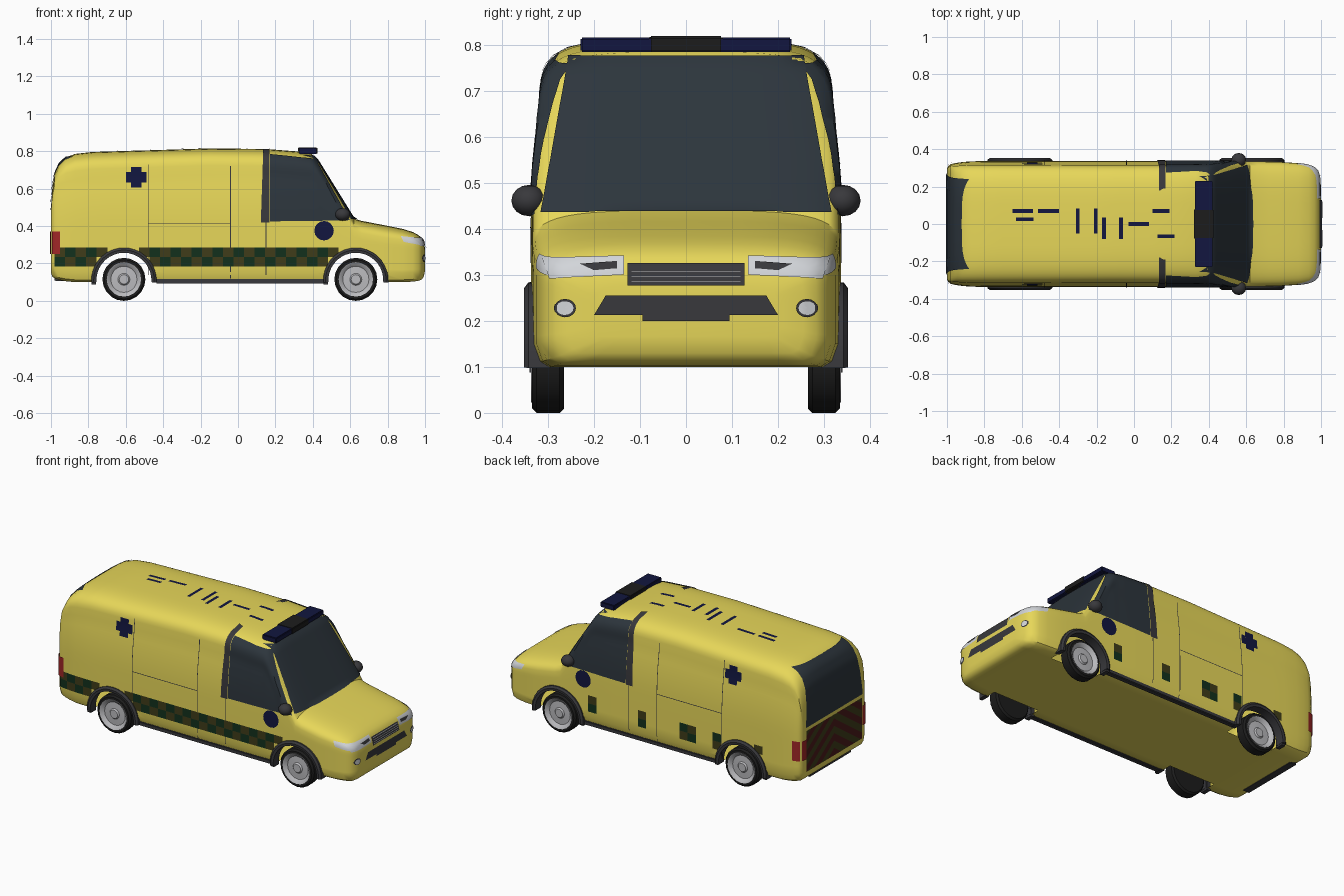
import bpy, bmesh, math
from mathutils import Vector
from mathutils.bvhtree import BVHTree

if "Cube" in bpy.data.objects:
    bpy.data.objects.remove(bpy.data.objects["Cube"])


def mat(name, r, g, b):
    m = bpy.data.materials.new(name)
    m.diffuse_color = (r, g, b, 1)
    m.use_nodes = True
    m.node_tree.nodes["Principled BSDF"].inputs["Base Color"].default_value = m.diffuse_color
    return m


YELLOW = mat("yellow", .80, .68, .10)
GLASS = mat("glass", .026, .036, .046)
TRIM = mat("trim", .04, .04, .045)
TYRE = mat("tyre", .012, .012, .012)
METAL = mat("metal", .5, .5, .52)
LAMP = mat("lamp", .65, .67, .7)
NAVY = mat("navy", .006, .008, .05)
GREEN = mat("green", .006, .03, .012)
OLIVE = mat("olive", .05, .045, .01)
MAROON = mat("maroon", .07, .01, .01)
RED = mat("red", .35, .02, .02)


def finish(name, bm, m, recalc=True, angle=35):
    if recalc:
        bmesh.ops.recalc_face_normals(bm, faces=bm.faces)
    me = bpy.data.meshes.new(name)
    bm.to_mesh(me)
    bm.free()
    ob = bpy.data.objects.new(name, me)
    bpy.context.collection.objects.link(ob)
    if m:
        me.materials.append(m)
    bpy.ops.object.select_all(action='DESELECT')
    ob.select_set(True)
    bpy.context.view_layer.objects.active = ob
    bpy.ops.object.shade_smooth_by_angle(angle=math.radians(angle))
    return ob


def box(name, lo, hi, m, bevel=0):
    bm = bmesh.new()
    bmesh.ops.create_cube(bm, size=1)
    for v in bm.verts:
        v.co = Vector(lo[i] + (v.co[i] + .5) * (hi[i] - lo[i]) for i in range(3))
    if bevel:
        bmesh.ops.bevel(bm, geom=bm.edges[:], offset=bevel, segments=2, affect='EDGES')
    return finish(name, bm, m)


def lathe(name, prof, x, z, s, m, seg=20):
    """Revolve (radius, y) points about a wheel axle."""
    bm = bmesh.new()
    rings = [[bm.verts.new((x + r * math.cos(2 * math.pi * i / seg), s * y,
                            z + r * math.sin(2 * math.pi * i / seg))) for i in range(seg)] for r, y in prof]
    for a, b in zip(rings, rings[1:]):
        for i in range(seg):
            bm.faces.new((a[i], a[i - 1], b[i - 1], b[i]))
    bmesh.ops.remove_doubles(bm, verts=bm.verts, dist=1e-5)
    return finish(name, bm, m)


# body stations: x, bottom z, top z, half width, shoulder height
ST = [(-1, .15, .50, .295, .05), (-.993, .13, .60, .31, .07), (-.98, .12, .68, .32, .09),
      (-.955, .112, .735, .326, .11), (-.92, .105, .768, .331, .13), (-.87, .10, .786, .335, .14),
      (-.78, .10, .796, .337, .14), (-.15, .10, .815, .337, .14), (.15, .10, .812, .337, .14),
      (.33, .10, .798, .337, .14), (.395, .10, .785, .336, .13), (.425, .10, .755, .336, .12),
      (.62, .10, .44, .335, .10), (.66, .10, .428, .335, .10), (.78, .10, .405, .332, .10),
      (.88, .10, .385, .325, .09), (.935, .103, .368, .316, .08), (.965, .107, .352, .303, .07),
      (.983, .115, .335, .283, .06), (.993, .13, .312, .255, .05), (1, .16, .28, .20, .04)]
full = [ST[0]]
for a, b in zip(ST, ST[1:]):
    n = max(1, round((b[0] - a[0]) / .08))
    full += [tuple(p + (q - p) * k / n for p, q in zip(a, b)) for k in range(1, n + 1)]


def section(x, zb, zt, w, h):
    """Half cross-section from floor centre to roof centre."""
    h = min(h, .4 * (zt - zb))
    c = min(.05, .2 * (zt - zb))
    f = lambda z: w * (1 - .9 * max(0, z - .4) ** 2)
    pts = [(0, zb), (.72 * w, zb), (.9 * w, zb), (.96 * w, zb + .25 * c)]
    pts += [(f(z), z) for z in (zb + c + (zt - h - zb - c) * k / 9 for k in range(10))]
    for k in range(1, 13):
        t = math.pi / 2 * k / 12
        pts.append((f(zt - h) * max(0, math.cos(t)) ** .52, zt - h + h * math.sin(t) ** .52))
    pts[-1] = (0, zt)
    return pts


bm = bmesh.new()
rings = []
for st in full:
    p = section(*st)
    loop = p + [(-y, z) for y, z in p[-2:0:-1]]
    rings.append([bm.verts.new((st[0], y, z)) for y, z in loop])
for a, b in zip(rings, rings[1:]):
    for i in range(len(a)):
        bm.faces.new((a[i - 1], a[i], b[i], b[i - 1]))
bm.faces.new(rings[0])
bm.faces.new(rings[-1])
bmesh.ops.recalc_face_normals(bm, faces=bm.faces)
TREE = BVHTree.FromBMesh(bm)
body = finish("van_body", bm, YELLOW)

# open the wheel arches
WHEELS, R, AZ = (-.61, .63), .155, .11
for wx in WHEELS:
    for s in (-1, 1):
        cut = lathe("arch_cutter", [(0, .24), (R, .24), (R, .42), (0, .42)], wx, AZ, s, None, 36)
        cut.hide_render = True
        md = body.modifiers.new("arch", 'BOOLEAN')
        md.operation, md.solver, md.object = 'DIFFERENCE', 'EXACT', cut
        bpy.context.view_layer.objects.active = body
        bpy.ops.object.modifier_apply(modifier=md.name)
        bpy.data.objects.remove(cut)
bm = bmesh.new()
bm.from_mesh(body.data)
gone = [f for f in bm.faces if any(all(math.hypot(v.co.x - wx, v.co.z - AZ) < R + .002 and
        abs(v.co.y) > .239 for v in f.verts) for wx in WHEELS)]
bmesh.ops.delete(bm, geom=gone, context='FACES')
bm.to_mesh(body.data)
bm.free()

VIEWS = {"left": lambda u, v: ((u, 2, v), (0, -1, 0)), "right": lambda u, v: ((u, -2, v), (0, 1, 0)),
         "front": lambda u, v: ((2, u, v), (-1, 0, 0)), "rear": lambda u, v: ((-2, u, v), (1, 0, 0)),
         "top": lambda u, v: ((u, v, 2), (0, 0, -1))}


def patch(name, view, quads, m, n=(2, 2), off=.003):
    """Drape flat quads onto the body as seen from one view."""
    bm = bmesh.new()
    for q in quads:
        a, b, c, d = (Vector(p) for p in q)
        grid = []
        for j in range(n[1] + 1):
            row = []
            for i in range(n[0] + 1):
                s, t = i / n[0], j / n[1]
                p = a.lerp(b, s).lerp(d.lerp(c, s), t)
                o, dr = VIEWS[view](*p)
                hit, nor, _, _ = TREE.ray_cast(Vector(o), Vector(dr))
                row.append(bm.verts.new(hit + nor * off) if hit else None)
            grid.append(row)
        for j in range(n[1]):
            for i in range(n[0]):
                vs = (grid[j][i], grid[j][i + 1], grid[j + 1][i + 1], grid[j + 1][i])
                if all(vs):
                    f = bm.faces.new(vs)
                    f.normal_update()
                    if f.normal.dot(Vector(dr)) > 0:
                        f.normal_flip()
    return finish(name, bm, m, recalc=False)


def rect(u0, v0, u1, v1):
    return [(u0, v0), (u1, v0), (u1, v1), (u0, v1)]


def disc(u, v, ru, rv, k=8):
    p = [(u + ru * math.cos(math.pi * i / k), v + rv * math.sin(math.pi * i / k)) for i in range(2 * k + 1)]
    return [[(u, v), p[i], p[i + 1], p[i + 2]] for i in range(0, 2 * k, 2)]


# glass
patch("windscreen", "front", [[(-.315, .435), (.315, .435), (.255, .775), (-.255, .775)]], GLASS, (32, 24), .004)
patch("rear_window", "rear", [[(-.275, .44), (.275, .44), (.24, .768), (-.24, .768)]], GLASS, (28, 20), .004)

# side details
columns = [-.98 + .0562 * i for i in range(27)]
few = {.54, .38, .06, -.21, -.26, -.42, -.74}
for side in ("right", "left"):
    patch("cab_window_" + side, side, [[(.17, .425), (.595, .43), (.412, .757), (.17, .782)]], GLASS, (20, 20), .004)
    patch("door_pillar_" + side, side, [[(.122, .42), (.168, .42), (.168, .805), (.135, .808)]], TRIM, (3, 24), .005)
    patch("seams_" + side, side, [rect(-.482, .14, -.478, .73), rect(-.042, .12, -.038, .72),
          rect(.148, .14, .152, .42), rect(-.48, .413, -.04, .417)], TRIM, (6, 14), .002)
    patch("side_cross_" + side, side, [rect(-.573, .605, -.517, .715), rect(-.6, .632, -.573, .688),
          rect(-.517, .632, -.49, .688)], NAVY, (2, 4), .004)
    patch("side_disc_" + side, side, disc(.46, .375, .052, .052), NAVY, (3, 3))
    cells = ([], [])
    for i, x in enumerate(columns):
        if side == "left" and not any(abs(x + .028 - f) < .029 for f in few):
            continue
        for j in range(2):
            z = .185 + .05 * j
            if all(math.hypot(x + .028 - w, z + .025 - AZ) > .175 for w in WHEELS):
                cells[(i + j) % 2].append(rect(x, z, x + .0562, z + .05))
    patch("green_checks_" + side, side, cells[0], GREEN)
    patch("olive_checks_" + side, side, cells[1], OLIVE)
    patch("tail_lamp_side_" + side, side, [rect(-.99, .25, -.95, .37)], RED, (4, 4), .006)
    patch("headlamp_side_" + side, side, [[(.885, .315), (.975, .298), (.968, .335), (.87, .345)]], LAMP, (6, 4))

# front and rear details, mirrored
for s in (-1, 1):
    patch("headlamp", "front", [[(s * .135, .30), (s * .295, .292), (s * .31, .335), (s * .135, .34)]], LAMP, (14, 6), .004)
    patch("headlamp_shade", "front", [[(s * .15, .312), (s * .2, .308), (s * .23, .322), (s * .15, .328)]], TRIM, (4, 3), .007)
    patch("fog_lamp_surround", "front", disc(s * .262, .228, .023, .02), TRIM, (3, 3), .004)
    patch("fog_lamp", "front", disc(s * .262, .228, .018, .015), LAMP, (3, 3), .007)
    patch("tail_lamp", "rear", [rect(s * .272, .25, s * .305, .37)], RED, (3, 4), .006)
    stripes = ([], [])
    for k in range(-1, 11):
        for c in range(9):
            y0, y1 = c * .03, c * .03 + .03
            z = [min(.42, max(.17, .17 + .045 * (k + e) - (.7 * y - .0))) for e in (0, 1) for y in (y0, y1)]
            if max(z) - min(z) > .002:
                stripes[k % 2].append([(s * y0, z[0]), (s * y1, z[1]), (s * y1, z[3]), (s * y0, z[2])])
    patch("red_chevrons", "rear", stripes[0], MAROON, (1, 1), .004)
    patch("dark_chevrons", "rear", stripes[1], OLIVE, (1, 1), .004)
patch("grille", "front", [rect(-.127, .277, .127, .325)], TRIM, (12, 6), .004)
patch("grille_bars", "front", [rect(-.12, z, .12, z + .003) for z in (.283, .294, .305, .316)], METAL, (12, 1), .008)
patch("bumper_intake", "front", [[(-.2, .213), (.2, .213), (.175, .255), (-.175, .255)],
      rect(-.095, .2, .095, .214)], TRIM, (16, 4), .004)

# roof dashes and light bar
dashes = [(-.595, .07, .055, 0), (-.585, .025, .047, 0), (-.457, .07, .057, 0), (-.3, .015, 0, .067),
          (-.205, .015, 0, .067), (-.16, -.022, 0, .057), (-.07, -.022, 0, .057), (.025, 0, .055, 0),
          (.145, .07, .045, 0), (.17, -.065, .045, 0)]
patch("roof_dashes", "top", [rect(x - a - (not a) * .01, y - b - (not b) * .01, x + a + (not a) * .01,
      y + b + (not b) * .01) for x, y, a, b in dashes], NAVY, (4, 4), .003)
box("light_bar", (.325, -.23, .785), (.42, .23, .817), NAVY, .004)
box("light_bar_centre", (.32, -.08, .785), (.424, .08, .82), TYRE, .004)

# wheels, arch flares, sills, mirrors
for s in (-1, 1):
    for wx in WHEELS:
        lathe("tyre", [(.085, .325), (.09, .335), (.105, .335), (.115, .325), (.115, .275), (.105, .265), (0, .265)],
              wx, .115, s, TYRE)
        lathe("wheel_rim", [(0, .33), (.025, .33), (.032, .322), (.07, .32), (.083, .332), (.092, .337), (.092, .32)],
              wx, .115, s, METAL)
        bm = bmesh.new()
        prev = first = None
        for k in range(19):
            t = math.radians(-4 + 188 * k / 18)
            ring = [bm.verts.new((wx + r * math.cos(t), s * y, AZ + r * math.sin(t)))
                    for r, y in ((.147, .295), (.147, .35), (.162, .352), (.174, .343), (.174, .295))]
            if prev:
                for i in range(5):
                    bm.faces.new((prev[i - 1], prev[i], ring[i], ring[i - 1]))
            else:
                bm.faces.new(ring)
            prev = ring
        bm.faces.new(prev)
        finish("arch_flare", bm, TRIM)
        box("mud_flap", (wx - .172, s * .315 - .025, .088), (wx - .148, s * .315 + .025, .14), TRIM)
    box("sill", (-.44, s * .315 - .016, .093), (.46, s * .315 + .016, .118), TRIM, .004)
    bm = bmesh.new()
    bmesh.ops.create_uvsphere(bm, u_segments=12, v_segments=8, radius=1)
    for v in bm.verts:
        v.co = Vector((.56 + .04 * v.co.x, s * (.342 + .038 * v.co.y), .462 + .034 * v.co.z))
    finish("door_mirror", bm, TRIM)
box("rear_step", (-.98, -.2, .105), (-.93, .2, .13), TRIM, .004)
